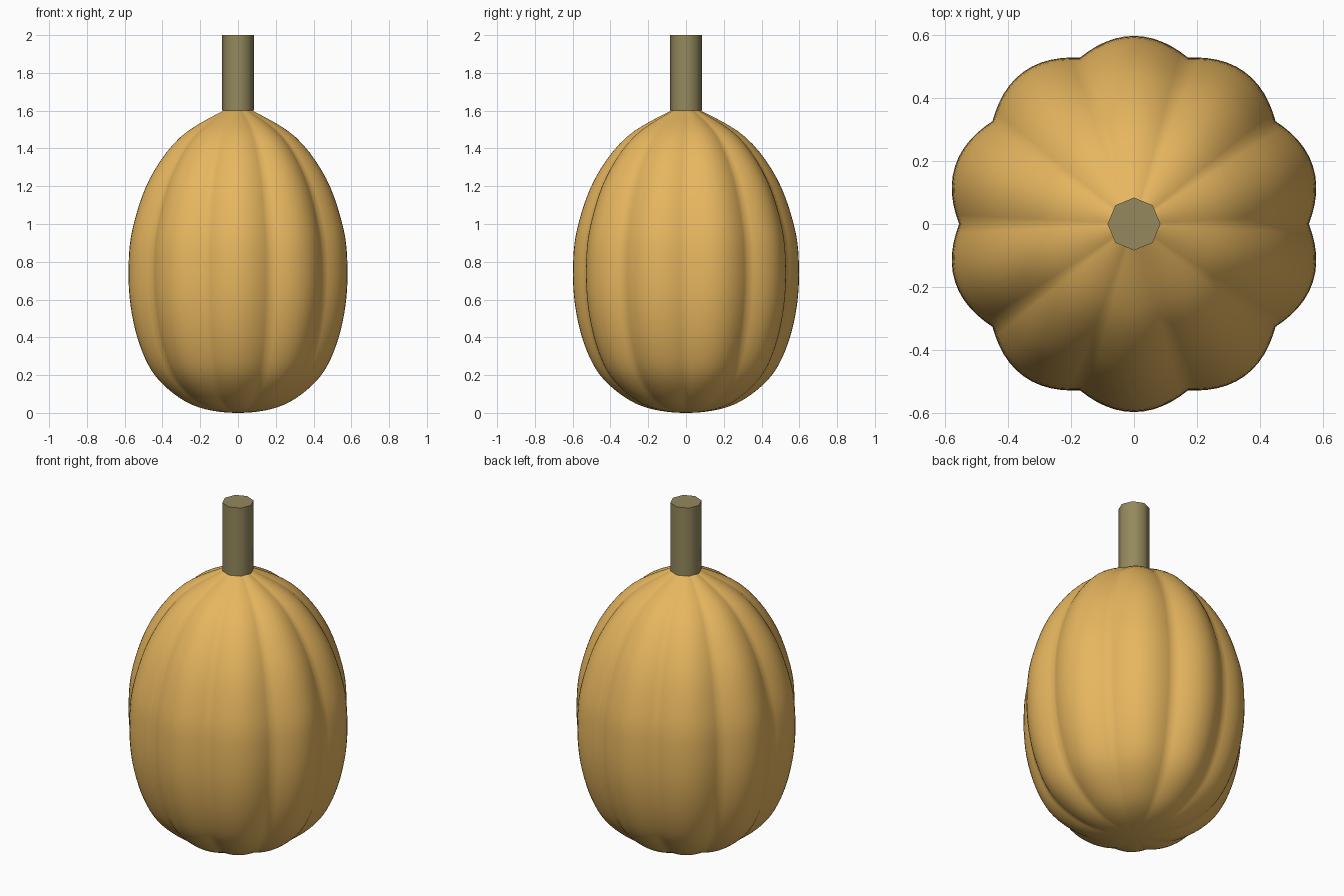
import bpy, bmesh
from math import sin, cos, pi, radians
from mathutils import Vector

LOBES = 10
SEGMENTS = 120
STEPS = 5

cube = bpy.data.objects.get("Cube")
if cube:
    bpy.data.objects.remove(cube, do_unlink=True)


def make_material(name, rgb):
    mat = bpy.data.materials.new(name)
    mat.use_nodes = True
    color = (*rgb, 1.0)
    mat.diffuse_color = color
    mat.node_tree.nodes["Principled BSDF"].inputs["Base Color"].default_value = color
    return mat


def smooth_profile(points, steps):
    """Catmull-Rom curve through (radius, height) points."""
    pts = [Vector(p) for p in points]
    # Mirrored first point keeps the bottom flat at the axis
    pts = [Vector((-pts[1].x, pts[1].y))] + pts + [2 * pts[-1] - pts[-2]]
    curve = []
    for a, b, c, d in zip(pts, pts[1:], pts[2:], pts[3:]):
        for i in range(steps):
            t = i / steps
            curve.append(0.5 * (2 * b + (c - a) * t + (2 * a - 5 * b + 4 * c - d) * t ** 2
                                + (3 * b - a - 3 * c + d) * t ** 3))
    return curve + [pts[-2]]


def finish(bm, name, mat, angle):
    bmesh.ops.recalc_face_normals(bm, faces=bm.faces)
    mesh = bpy.data.meshes.new(name)
    bm.to_mesh(mesh)
    bm.free()
    mesh.materials.append(mat)
    obj = bpy.data.objects.new(name, mesh)
    bpy.context.collection.objects.link(obj)
    bpy.ops.object.select_all(action='DESELECT')
    obj.select_set(True)
    bpy.context.view_layer.objects.active = obj
    bpy.ops.object.shade_smooth_by_angle(angle=radians(angle))
    return obj


# Ribbed body: lathed profile with the radius swelling in each lobe
profile = smooth_profile([(0, 0), (0.18, 0.02), (0.32, 0.08), (0.455, 0.2), (0.537, 0.36),
                          (0.586, 0.56), (0.598, 0.77), (0.575, 0.98), (0.482, 1.24),
                          (0.315, 1.46), (0.08, 1.6), (0, 1.63)], STEPS)
bm = bmesh.new()
rings = []
for r, z in profile[1:-1]:
    ring = []
    for i in range(SEGMENTS):
        a = 2 * pi * i / SEGMENTS
        rib = 0.93 + 0.07 * abs(sin(a * LOBES / 2))
        ring.append(bm.verts.new((r * rib * cos(a), r * rib * sin(a), z)))
    rings.append(ring)
bottom = bm.verts.new((0, 0, profile[0].y))
top = bm.verts.new((0, 0, profile[-1].y))
for i in range(SEGMENTS):
    j = (i + 1) % SEGMENTS
    for low, high in zip(rings, rings[1:]):
        bm.faces.new((low[i], low[j], high[j], high[i]))
    bm.faces.new((bottom, rings[0][j], rings[0][i]))
    bm.faces.new((top, rings[-1][i], rings[-1][j]))
finish(bm, "ribbed_body", make_material("golden_skin", (0.8, 0.47, 0.115)), 80)

# Octagonal stem
bm = bmesh.new()
bmesh.ops.create_cone(bm, cap_ends=True, segments=8, radius1=0.084, radius2=0.084, depth=0.4)
bmesh.ops.translate(bm, verts=bm.verts, vec=(0, 0, 1.8))
finish(bm, "stem", make_material("dry_stem", (0.3, 0.25, 0.11)), 50)
